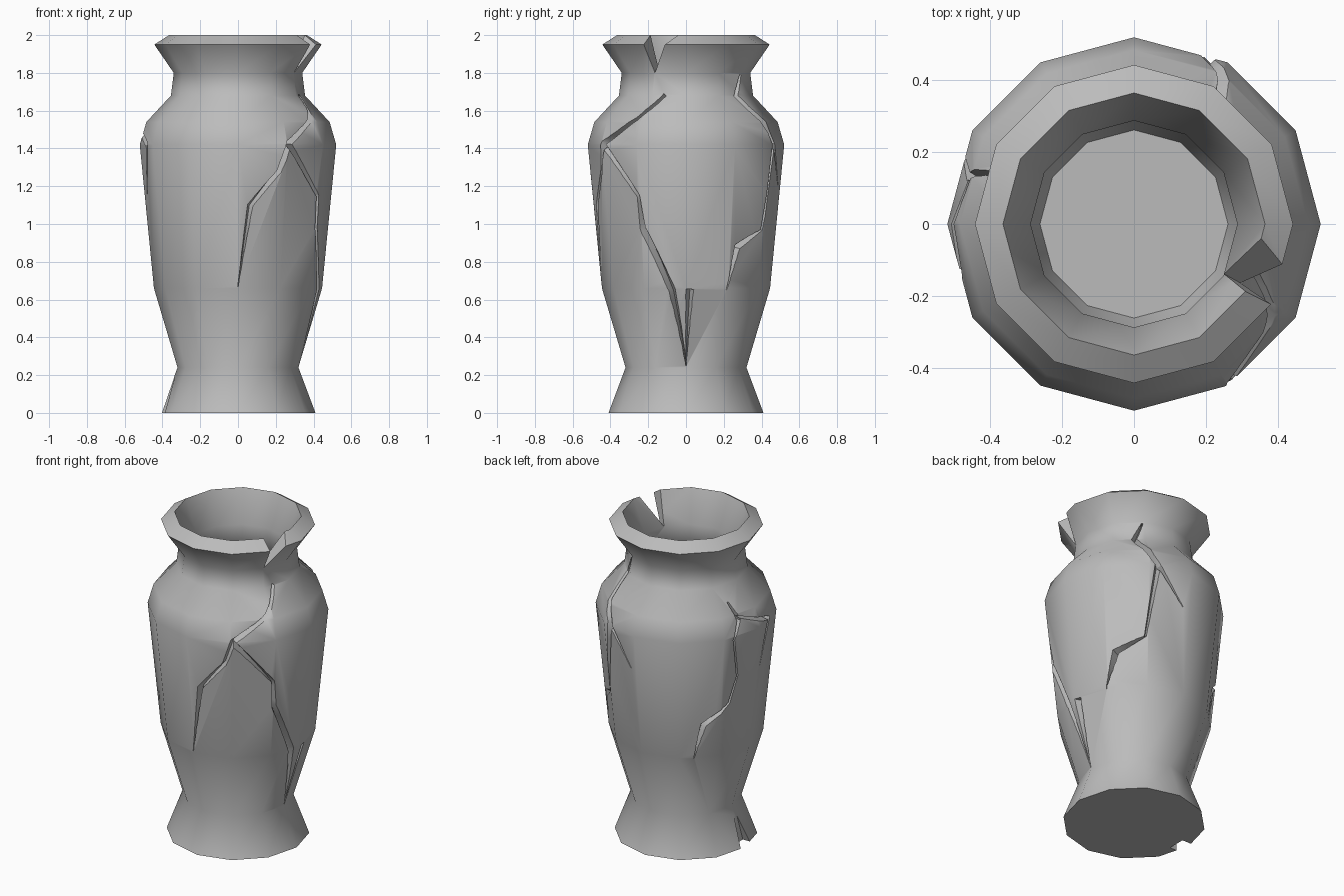
import bpy, bmesh, math
from mathutils import Vector

cube = bpy.data.objects.get("Cube")
if cube:
    bpy.data.objects.remove(cube, do_unlink=True)

stone = bpy.data.materials.new("grey_clay")
stone.use_nodes = True
colour = (0.5, 0.5, 0.5, 1)
stone.diffuse_color = colour
stone.node_tree.nodes["Principled BSDF"].inputs["Base Color"].default_value = colour

SIDES = 12
OUTER = [(0.41, 0), (0.32, 0.24), (0.445, 0.66), (0.52, 1.42), (0.485, 1.54),
         (0.355, 1.68), (0.34, 1.8), (0.443, 1.95)]
INNER = [(0.365, 2.0), (0.288, 1.8), (0.3, 1.67), (0.42, 1.52), (0.455, 1.42),
         (0.385, 0.66), (0.262, 0.25)]


def make_object(name, bm):
    bmesh.ops.recalc_face_normals(bm, faces=bm.faces[:])
    mesh = bpy.data.meshes.new(name)
    bm.to_mesh(mesh)
    bm.free()
    mesh.materials.append(stone)
    obj = bpy.data.objects.new(name, mesh)
    bpy.context.collection.objects.link(obj)
    return obj


def skin(bm, rings):
    """Join rings of points into a closed tube with capped ends."""
    loops = [[bm.verts.new(p) for p in ring] for ring in rings]
    n = len(loops[0])
    for a, b in zip(loops, loops[1:]):
        for i in range(n):
            j = (i + 1) % n
            bm.faces.new((a[i], a[j], b[j], b[i]))
    bm.faces.new(loops[0])
    bm.faces.new(loops[-1])


def polar(r, angle, z):
    return Vector((r * math.cos(angle), r * math.sin(angle), z))


def wall_radius(angle, z):
    """Distance from the axis to the faceted outer wall."""
    r = OUTER[-1][0]
    for (r0, z0), (r1, z1) in zip(OUTER, OUTER[1:]):
        if z0 <= z <= z1:
            r = r0 + (r1 - r0) * (z - z0) / (z1 - z0)
            break
    half = math.pi / SIDES
    return r * math.cos(half) / math.cos(angle % (2 * half) - half)


# Vase body: one closed lathe with an inner floor
bm = bmesh.new()
skin(bm, [[polar(r, math.tau * i / SIDES, z) for i in range(SIDES)]
          for r, z in OUTER + INNER])
vase = make_object("vase_body", bm)
cutters = []


def crack(name, points, depth=0.045):
    """V-shaped groove; points are (degrees, height, width)."""
    rows = []
    steps = 4
    for a, b in zip(points, points[1:]):
        for k in range(steps):
            rows.append([u + (v - u) * k / steps for u, v in zip(a, b)])
    rows.append(list(points[-1]))
    flat = [Vector((math.radians(d) * 0.45, z)) for d, z, w in rows]
    rings = []
    for i, (d, z, w) in enumerate(rows):
        along = (flat[min(i + 1, len(flat) - 1)] - flat[max(i - 1, 0)]).normalized()
        side = Vector((-along.y, along.x)) * max(w, 0.003) * 0.8
        angle = math.radians(d)
        r = wall_radius(angle, z)
        lip = r + 0.03
        rings.append([polar(lip, angle + side.x / r, z + side.y),
                      polar(lip, angle - side.x / r, z - side.y),
                      polar(r - depth, angle, z)])
    bm = bmesh.new()
    skin(bm, rings)
    cutters.append(make_object(name, bm))


def chip(name, degrees, near, far, triangle):
    """Triangular wedge pushed radially through an edge."""
    angle = math.radians(degrees)
    out = polar(1, angle, 0)
    across = Vector((-out.y, out.x, 0))
    bm = bmesh.new()
    skin(bm, [[out * r + across * t + Vector((0, 0, z)) for t, z in triangle]
              for r in (near, far)])
    cutters.append(make_object(name, bm))


# Front right crack and its two branches
crack("front_crack", [(-19, 1.685, 0.02), (-34, 1.56, 0.02), (-58, 1.43, 0.035),
                      (-64, 1.28, 0.025), (-82, 1.1, 0.03), (-90, 0.67, 0)])
crack("side_crack", [(-58, 1.42, 0.03), (-31, 1.15, 0.018), (-29, 0.98, 0.03),
                     (-10, 0.65, 0.035), (0, 0.26, 0)])
crack("side_splinter", [(3, 0.655, 0.04), (0, 0.25, 0)])

# Back right crack
crack("back_crack", [(58, 1.79, 0.01), (50, 1.68, 0.03), (66, 1.43, 0.035),
                     (58, 0.97, 0.012), (37, 0.88, 0.04), (29, 0.65, 0)])
crack("back_splinter", [(66, 1.43, 0.025), (85, 1.2, 0)])

# Left crack
crack("left_crack", [(160, 1.6, 0.01), (164, 1.5, 0.025), (158, 1.4, 0.01),
                     (163, 1.15, 0.01), (157, 0.99, 0.015),
                     (138, 0.87, 0.035), (131, 0.65, 0)])
crack("left_splinter", [(164, 1.52, 0.01), (196, 1.42, 0.03), (186, 1.15, 0)])

# Broken rim and foot
chip("rim_chip", -29, 0.2, 0.6, [(0, 1.8), (0.15, 2.02), (-0.015, 2.02)])
chip("foot_chip", 180, 0.34, 0.6, [(0, 0.24), (0.09, -0.02), (-0.03, -0.02)])

# Carve every cutter out of the body
bpy.context.view_layer.objects.active = vase
vase.select_set(True)
for cutter in cutters:
    mod = vase.modifiers.new(cutter.name, "BOOLEAN")
    mod.operation = "DIFFERENCE"
    mod.solver = "EXACT"
    mod.object = cutter
    bpy.ops.object.modifier_apply(modifier=mod.name)
    bpy.data.objects.remove(cutter, do_unlink=True)

bpy.ops.object.shade_smooth_by_angle(angle=math.radians(42))
